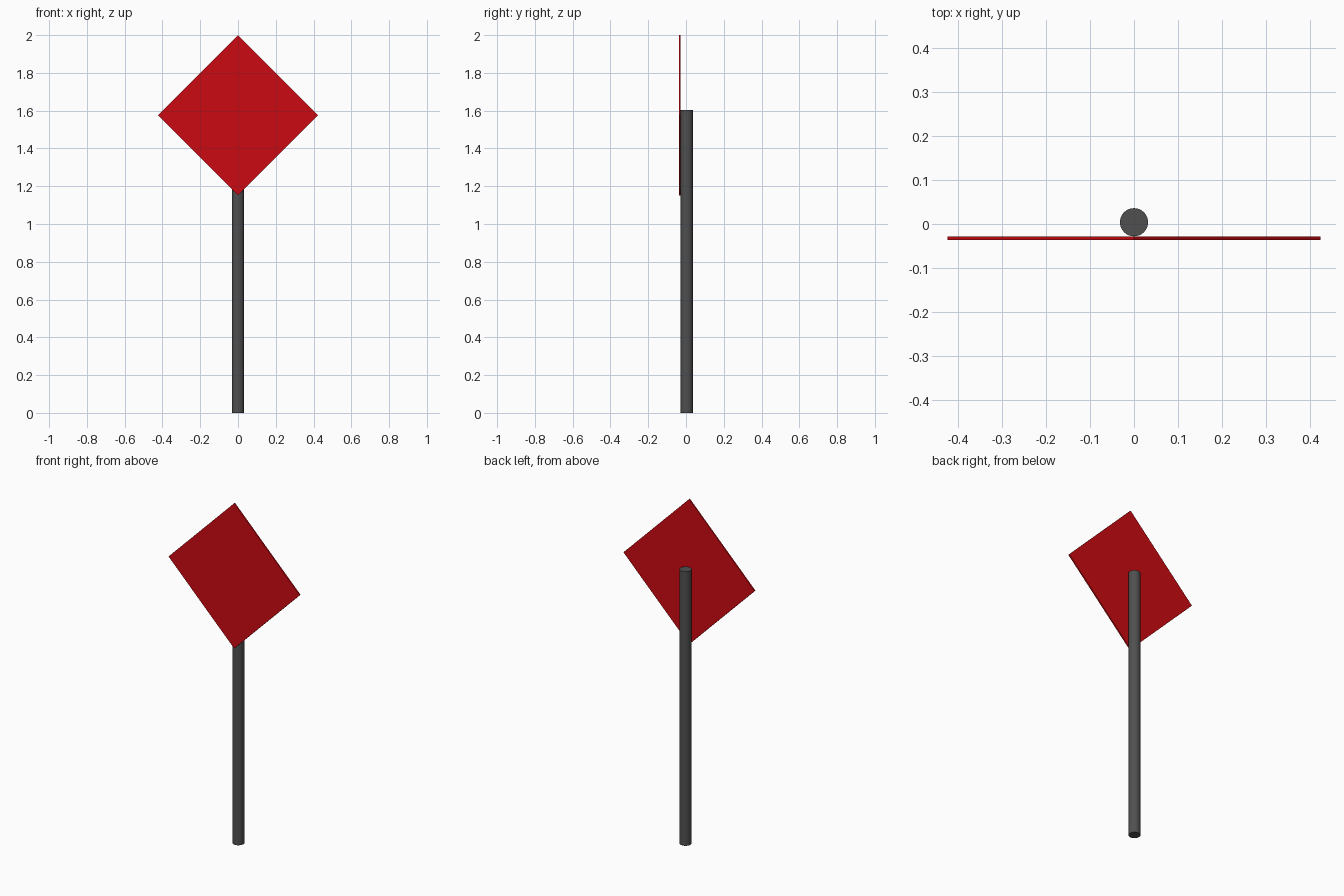
import bpy, math

if "Cube" in bpy.data.objects:
    bpy.data.objects.remove(bpy.data.objects["Cube"])

def paint(obj, name, color):
    mat = bpy.data.materials.new(name)
    mat.diffuse_color = color
    mat.use_nodes = True
    mat.node_tree.nodes["Principled BSDF"].inputs["Base Color"].default_value = mat.diffuse_color
    obj.data.materials.append(mat)

POLE_R, POLE_H = 0.032, 1.603
PLATE_SIDE, PLATE_T = 0.6, 0.008
HALF_DIAG = PLATE_SIDE / math.sqrt(2)

# Round pole, standing just behind the plate
bpy.ops.mesh.primitive_cylinder_add(vertices=32, radius=POLE_R, depth=POLE_H,
                                    location=(0, PLATE_T / 2, POLE_H / 2))
pole = bpy.context.object
pole.name = "pole"
bpy.ops.object.shade_smooth_by_angle(angle=math.radians(30))
paint(pole, "dark_grey", (0.08, 0.08, 0.08, 1))

# Thin square plate turned on its corner, touching the front of the pole
bpy.ops.mesh.primitive_cube_add(size=1, location=(0, -POLE_R, 2 - HALF_DIAG))
plate = bpy.context.object
plate.name = "sign_plate"
plate.scale = (PLATE_SIDE, PLATE_T, PLATE_SIDE)
bpy.ops.object.transform_apply(location=False, rotation=False, scale=True)
plate.rotation_euler = (0, math.radians(45), 0)
paint(plate, "sign_red", (0.6, 0.003, 0.006, 1))
